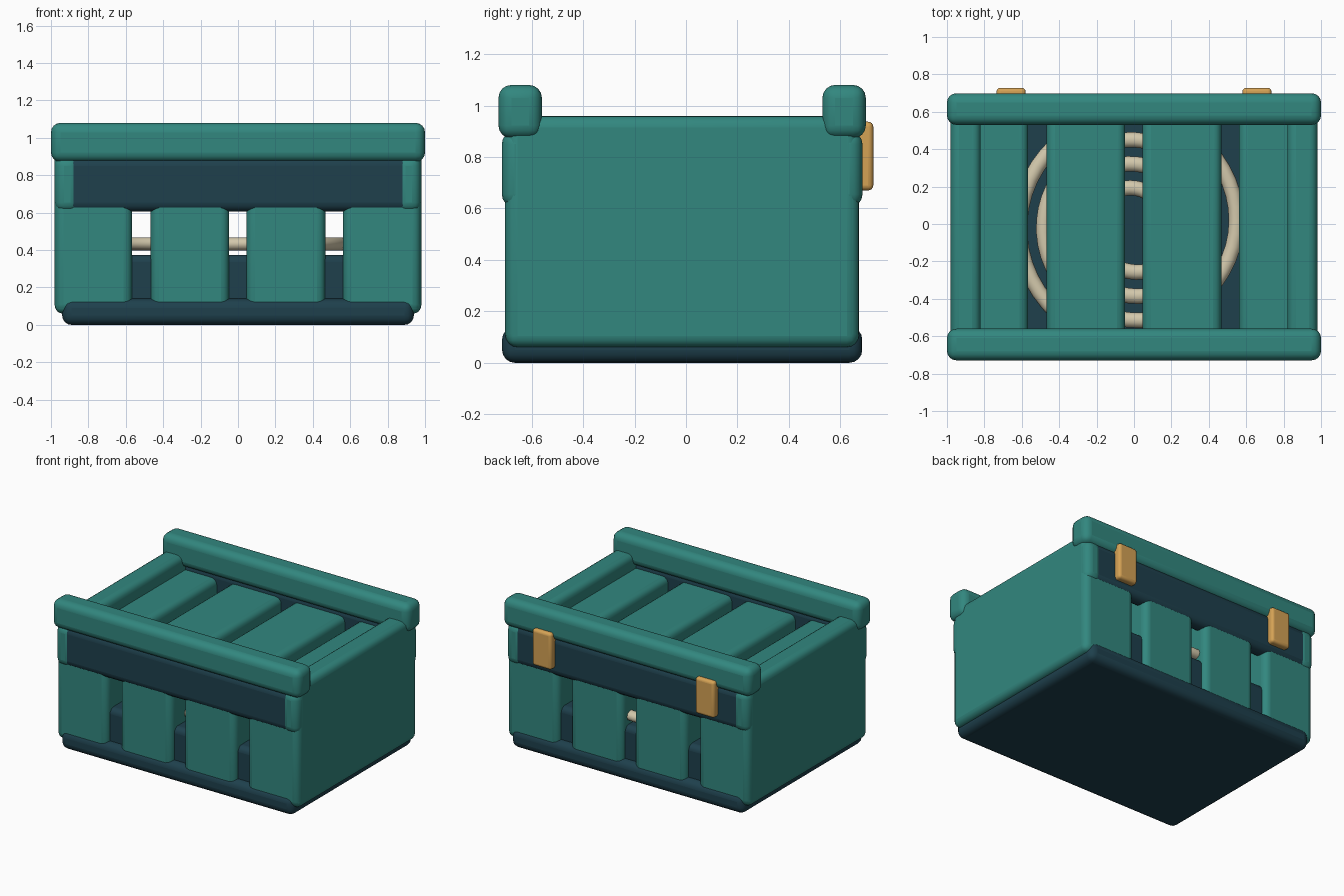
import bpy
import math

cube = bpy.data.objects.get("Cube")
if cube:
    bpy.data.objects.remove(cube, do_unlink=True)

MID = -0.015  # y centre of the crate body


def material(name, rgb):
    m = bpy.data.materials.new(name)
    m.use_nodes = True
    m.diffuse_color = (*rgb, 1)
    bsdf = next(n for n in m.node_tree.nodes if n.type == "BSDF_PRINCIPLED")
    bsdf.inputs["Base Color"].default_value = (*rgb, 1)
    bsdf.inputs["Roughness"].default_value = 0.6
    return m


teal = material("teal", (0.032, 0.243, 0.212))
dark = material("dark_slate", (0.013, 0.051, 0.073))
cream = material("cream", (0.65, 0.58, 0.41))
amber = material("amber", (0.66, 0.36, 0.09))


def rounded_box(name, mat, x, y, z, bevel):
    """Box from (min, max) ranges; y is measured from the body centre."""
    bpy.ops.mesh.primitive_cube_add(size=1)
    o = bpy.context.object
    o.name = name
    for axis, (lo, hi) in enumerate((x, y, z)):
        off = MID if axis == 1 else 0
        for v in o.data.vertices:
            v.co[axis] = (lo if v.co[axis] < 0 else hi) + off
    o.data.materials.append(mat)
    mod = o.modifiers.new("round", "BEVEL")
    mod.width = bevel
    mod.segments = 4
    bpy.ops.object.shade_smooth_by_angle(angle=math.radians(35))
    return o


def span(sign, near, far):
    return tuple(sorted((sign * near, sign * far)))


# Base and inner deck
rounded_box("base", dark, (-0.94, 0.94), (-0.70, 0.70), (0, 0.14), 0.05)
rounded_box("inner_deck", dark, (-0.85, 0.85), (-0.65, 0.65), (0.05, 0.375), 0.04)

# Slats wrapping front, top and back
slats = ((-0.978, -0.566), (-0.467, -0.047), (0.045, 0.467), (0.561, 0.978))
for i, x in enumerate(slats):
    rounded_box(f"slat_{i + 1}", teal, x, (-0.688, 0.688), (0.065, 0.85), 0.045)

# Side panels
for side, s in (("right", -1), ("left", 1)):
    rounded_box(f"side_panel_{side}", teal, span(s, 0.82, 0.98),
                (-0.685, 0.685), (0.06, 0.96), 0.045)

# Rails, bands and corner brackets on front and back
for end, e in (("front", -1), ("back", 1)):
    rounded_box(f"top_rail_{end}", teal, (-1, 1), span(e, 0.545, 0.714), (0.872, 1.08), 0.05)
    rounded_box(f"band_{end}", dark, (-0.93, 0.93), span(e, 0.58, 0.698), (0.605, 0.90), 0.05)
    for side, s in (("right", -1), ("left", 1)):
        rounded_box(f"corner_bracket_{end}_{side}", teal, span(s, 0.845, 0.979),
                    span(e, 0.58, 0.701), (0.605, 0.90), 0.05)

# Clasps on the back
for side, s in (("right", -1), ("left", 1)):
    rounded_box(f"clasp_{side}", amber, span(s, 0.58, 0.735), (0.66, 0.743), (0.67, 0.937), 0.02)

# Spiral coil resting above the deck, slightly flattened
curve = bpy.data.curves.new("coil", "CURVE")
curve.dimensions = "3D"
curve.bevel_depth = 0.041
curve.bevel_resolution = 3
curve.use_fill_caps = True
steps, turns = 180, 3.68
line = curve.splines.new("POLY")
line.points.add(steps)
for i, p in enumerate(line.points):
    t = turns * i / steps
    r = 0.16 + 0.129 * t
    a = math.tau * t
    p.co = (r * math.cos(a), r * math.sin(a), 0, 1)
line.use_smooth = True
curve.materials.append(cream)
coil = bpy.data.objects.new("coil", curve)
coil.location.z = 0.433
coil.scale.z = 0.88
bpy.context.collection.objects.link(coil)
